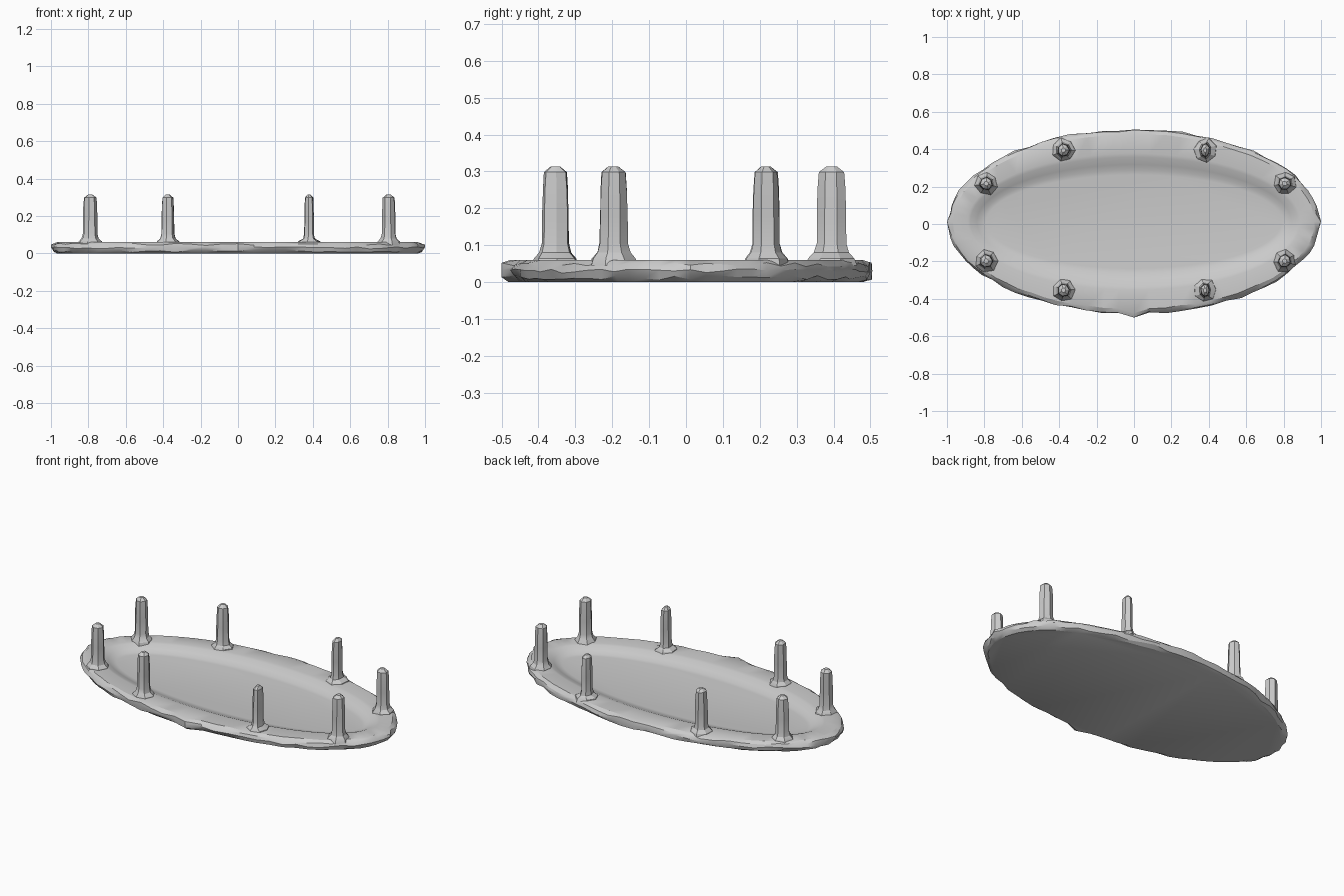
import bpy, bmesh, math, random
from mathutils import Vector

if "Cube" in bpy.data.objects:
    bpy.data.objects.remove(bpy.data.objects["Cube"])

random.seed(4)
N = 72
CY = 0.012  # the outline sits slightly toward the back

stone = bpy.data.materials.new("grey_stone")
stone.diffuse_color = (0.6, 0.6, 0.6, 1)
stone.use_nodes = True
stone.node_tree.nodes["Principled BSDF"].inputs["Base Color"].default_value = stone.diffuse_color


def finish(name, bm, angle):
    bmesh.ops.recalc_face_normals(bm, faces=bm.faces)
    mesh = bpy.data.meshes.new(name)
    bm.to_mesh(mesh)
    bm.free()
    mesh.materials.append(stone)
    ob = bpy.data.objects.new(name, mesh)
    bpy.context.collection.objects.link(ob)
    bpy.ops.object.select_all(action='DESELECT')
    ob.select_set(True)
    bpy.context.view_layer.objects.active = ob
    bpy.ops.object.shade_smooth_by_angle(angle=math.radians(angle))
    return ob


def loft(bm, rings):
    """Skin a stack of closed rings and cap both ends."""
    loops = [[bm.verts.new(p) for p in ring] for ring in rings]
    for a, b in zip(loops, loops[1:]):
        n = len(a)
        for i in range(n):
            j = (i + 1) % n
            bm.faces.new((a[i], a[j], b[j], b[i]))
    bm.faces.new(loops[0][::-1])
    bm.faces.new(loops[-1])


# oval plate: half width, half depth, height, roughness of each ring
profile = [(0.965, 0.465, 0.0, 0.006), (0.985, 0.485, 0.012, 0.008),
           (0.992, 0.492, 0.03, 0.008), (0.985, 0.486, 0.048, 0.008),
           (0.965, 0.466, 0.06, 0.005), (0.89, 0.365, 0.06, 0),
           (0.875, 0.345, 0.056, 0), (0.84, 0.305, 0.04, 0),
           (0.815, 0.275, 0.028, 0), (0.79, 0.25, 0.025, 0)]
chips = [random.uniform(-1, 1) for _ in range(N)]
rings = []
for sx, sy, z, rough in profile:
    ring = []
    for i in range(N):
        a = math.tau * i / N
        c, s = math.cos(a), math.sin(a)
        k = rough * (chips[i] * 0.6 + random.uniform(-0.6, 0.6))
        x = (sx + k) * c
        y = (sy + k) * s + CY
        if rough and i == 3 * N // 4:
            y -= 0.022  # small nub at the front
        zj = random.uniform(-0.006, 0.006) if 0 < z < 0.06 and rough else 0
        ring.append((max(-1, min(1, x)), max(-0.5, min(0.505, y)), z + zj))
    rings.append(ring)
# pointed right and left tips
for r in (2, 3):
    for i, x in ((0, 1.0), (N // 2, -1.0)):
        rings[r][i] = (x, rings[r][i][1], rings[r][i][2])
bm = bmesh.new()
loft(bm, rings)
finish("oval_base", bm, 28)


# standing stones: flared foot, faceted shaft, blunt tip
shaft = [(0.066, 0.045), (0.06, 0.064), (0.046, 0.08), (0.039, 0.105),
         (0.038, 0.18), (0.036, 0.25), (0.033, 0.298), (0.013, 0.314)]


def pillar(name, x, y, wx):
    turn = random.uniform(0, 1)
    uneven = [random.uniform(0.93, 1.07) for _ in range(7)]
    rings = []
    for r, z in shaft:
        ring = []
        for i in range(7):
            a = turn + math.tau * i / 7
            k = r * uneven[i] * random.uniform(0.97, 1.03)
            w = 1 if z < 0.07 else wx
            ring.append(Vector((x + k * w * math.cos(a), y + k * math.sin(a), z)))
        rings.append(ring)
    bm = bmesh.new()
    loft(bm, rings)
    finish(name, bm, 25)


for side, xs in (("left", (-0.79, -0.377)), ("right", (0.805, 0.38))):
    for depth, ys in (("front", (-0.198, -0.354)), ("back", (0.216, 0.395))):
        pillar(f"outer_pillar_{side}_{depth}", xs[0], ys[0], 0.97)
        pillar(f"inner_pillar_{side}_{depth}", xs[1], ys[1],
               0.9 if side == "left" else 0.68)
